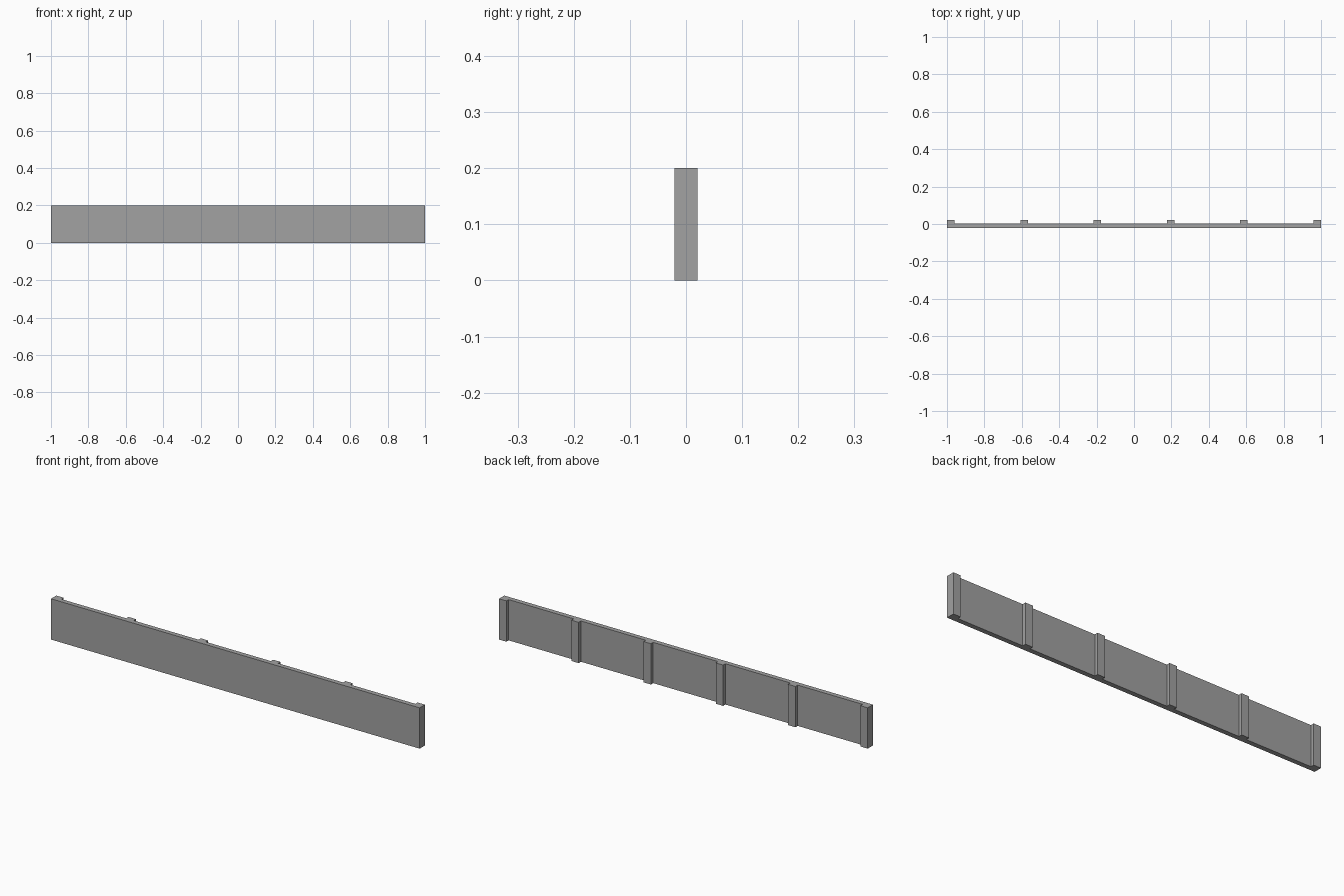
import bpy

cube = bpy.data.objects.get("Cube")
if cube:
    bpy.data.objects.remove(cube, do_unlink=True)

# One flat grey for the whole wall
grey = bpy.data.materials.new("concrete_grey")
grey.use_nodes = True
colour = (0.36, 0.36, 0.36, 1)
grey.diffuse_color = colour
grey.node_tree.nodes["Principled BSDF"].inputs["Base Color"].default_value = colour

LENGTH, HEIGHT = 2.0, 0.2
FRONT, PANEL_BACK, POST_BACK = -0.0205, 0.003, 0.0205
POST_WIDTH, POST_COUNT = 0.04, 6


def box(name, x, width, y0, y1):
    """Upright box standing on the ground, spanning y0 to y1."""
    bpy.ops.mesh.primitive_cube_add(size=1, location=(x, (y0 + y1) / 2, HEIGHT / 2))
    obj = bpy.context.object
    obj.name = name
    obj.scale = (width, y1 - y0, HEIGHT)
    bpy.ops.object.transform_apply(location=False, rotation=False, scale=True)
    obj.data.materials.append(grey)
    return obj


# Long flat panel
box("wall_panel", 0, LENGTH, FRONT, PANEL_BACK)

# Evenly spaced ribs on the back, flush with both ends
first = -(LENGTH - POST_WIDTH) / 2
spacing = (LENGTH - POST_WIDTH) / (POST_COUNT - 1)
for i in range(POST_COUNT):
    box(f"back_rib_{i + 1}", first + i * spacing, POST_WIDTH, PANEL_BACK, POST_BACK)
